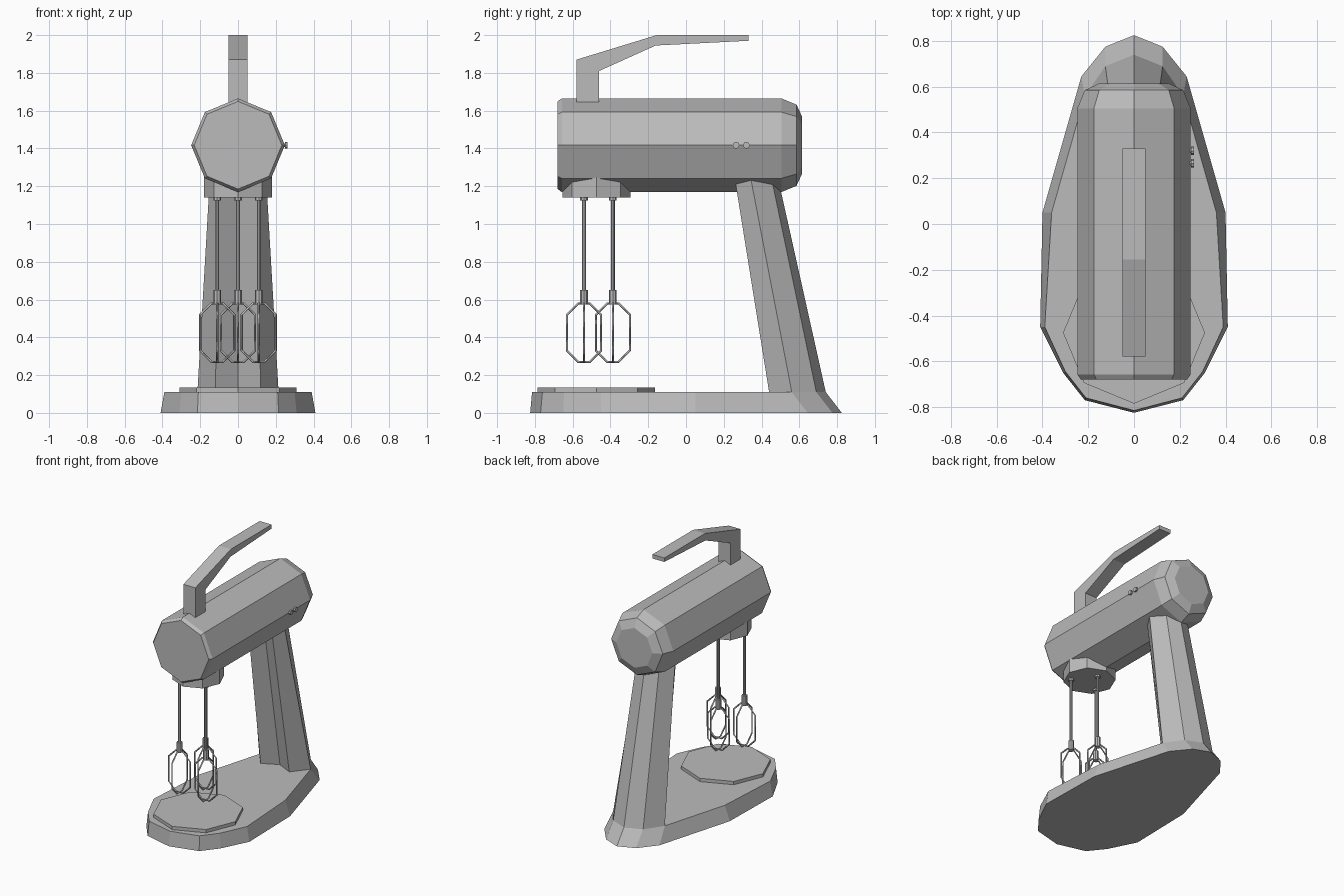
import bpy, bmesh, math
from mathutils import Vector

cube = bpy.data.objects.get("Cube")
if cube:
    bpy.data.objects.remove(cube, do_unlink=True)

GREY = (0.5, 0.5, 0.5, 1)
mat = bpy.data.materials.new("plain grey")
mat.use_nodes = True
mat.diffuse_color = GREY
mat.node_tree.nodes["Principled BSDF"].inputs["Base Color"].default_value = GREY


def add_object(name, data):
    data.materials.append(mat)
    obj = bpy.data.objects.new(name, data)
    bpy.context.collection.objects.link(obj)
    return obj


def loft(name, rings):
    """Skin a closed solid through rings with equal point counts."""
    bm = bmesh.new()
    loops = [[bm.verts.new(p) for p in ring] for ring in rings]
    n = len(loops[0])
    for a, b in zip(loops, loops[1:]):
        for i in range(n):
            j = (i + 1) % n
            bm.faces.new((a[i], a[j], b[j], b[i]))
    bm.faces.new(loops[0][::-1])
    bm.faces.new(loops[-1])
    bmesh.ops.recalc_face_normals(bm, faces=bm.faces)
    mesh = bpy.data.meshes.new(name)
    bm.to_mesh(mesh)
    bm.free()
    return add_object(name, mesh)


def lathe(name, centre, axis, profile, sides=8):
    """Stack (position, radius) rings along the x, y or z axis."""
    rings = []
    for pos, r in profile:
        ring = []
        for i in range(sides):
            a = math.tau * i / sides
            u, v = r * math.cos(a), r * math.sin(a)
            offset = {"x": (pos, u, v), "y": (u, pos, v), "z": (u, v, pos)}[axis]
            ring.append(Vector(centre) + Vector(offset))
        rings.append(ring)
    return loft(name, rings)


def mirrored(half, z):
    """Mirror a half outline; its first and last points lie on x = 0."""
    full = half + [(-x, y) for x, y in half[-2:0:-1]]
    return [(x, y, z) for x, y in full]


# Base plate, sloping in towards its top
base_bottom = [(0, 0.825), (0.125, 0.775), (0.23, 0.645), (0.4, 0.05),
               (0.41, -0.45), (0.31, -0.65), (0.215, -0.77), (0, -0.825)]
base_top = [(0, 0.74), (0.125, 0.69), (0.215, 0.56), (0.36, 0.05),
            (0.39, -0.45), (0.3, -0.645), (0.21, -0.76), (0, -0.815)]
loft("base", [mirrored(base_bottom, 0), mirrored(base_top, 0.11)])

# Bowl plate
lathe("bowl_plate", (0, -0.475, 0), "z", [(0.1, 0.31), (0.135, 0.31)])

# Leaning column with a grooved front
foot = [(0, 0.74), (0.125, 0.69), (0.215, 0.56), (0.12, 0.44), (0, 0.5)]
head = [(0, 0.49), (0.095, 0.455), (0.15, 0.345), (0.1, 0.26), (0, 0.31)]
loft("column", [mirrored(foot, 0.11), mirrored(head, 1.23)])

# Motor housing
lathe("motor_housing", (0, 0, 1.417), "y",
      [(-0.68, 0.232), (-0.657, 0.248), (0.505, 0.248), (0.585, 0.215), (0.615, 0.15)])

# Handle
side = [(-0.58, 1.645), (-0.58, 1.87), (-0.155, 2), (0.33, 2),
        (0.33, 1.97), (-0.16, 1.945), (-0.46, 1.81), (-0.46, 1.645)]
loft("handle", [[(x, y, z) for y, z in side] for x in (-0.05, 0.05)])

# Speed knobs on the left side
for i, y in enumerate((0.265, 0.32)):
    lathe(f"knob_{i + 1}", (0, y, 1.417), "x",
          [(0.23, 0.01), (0.25, 0.01), (0.25, 0.018), (0.263, 0.018)])

# Beater hub
lathe("beater_hub", (0, -0.475, 0), "z", [(1.14, 0.18), (1.25, 0.18)])

# Three beaters, each a stepped shaft with two crossed wire loops
half_loop = [(0.03, 0.58), (0.09, 0.52), (0.09, 0.33), (0.03, 0.27)]
loop = half_loop + [(-u, z) for u, z in reversed(half_loop)]
for i, (x, y) in enumerate([(-0.11, -0.54), (0.11, -0.54), (0, -0.387)]):
    lathe(f"beater_shaft_{i + 1}", (x, y, 0), "z",
          [(0.575, 0.02), (0.65, 0.02), (0.65, 0.01),
           (1.125, 0.01), (1.125, 0.02), (1.15, 0.02)])
    for label, dx, dy in (("wide", 1, 0), ("deep", 0, 1)):
        wire = bpy.data.curves.new("wire", "CURVE")
        wire.dimensions = "3D"
        wire.bevel_depth = 0.006
        wire.bevel_resolution = 0
        spline = wire.splines.new("POLY")
        spline.points.add(len(loop) - 1)
        for point, (u, z) in zip(spline.points, loop):
            point.co = (x + u * dx, y + u * dy, z, 1)
        spline.use_cyclic_u = True
        add_object(f"beater_{label}_loop_{i + 1}", wire)
